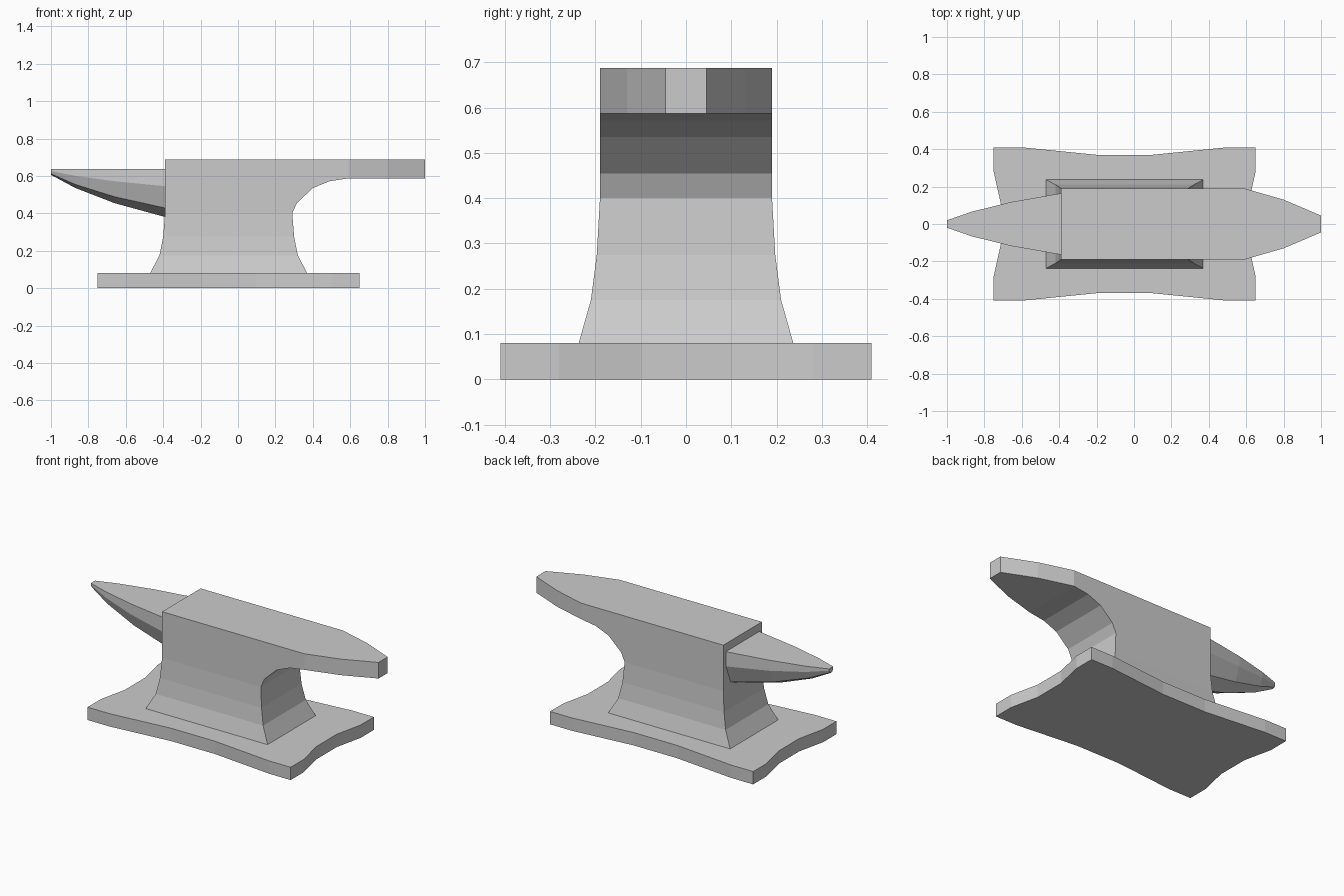
import bpy, bmesh, math

cube = bpy.data.objects.get("Cube")
if cube:
    bpy.data.objects.remove(cube, do_unlink=True)

GREY = (0.6, 0.6, 0.6, 1)
steel = bpy.data.materials.new("grey steel")
steel.use_nodes = True
steel.diffuse_color = GREY
steel.node_tree.nodes["Principled BSDF"].inputs["Base Color"].default_value = GREY


def finish(bm, name):
    bmesh.ops.recalc_face_normals(bm, faces=bm.faces)
    mesh = bpy.data.meshes.new(name)
    bm.to_mesh(mesh)
    bm.free()
    mesh.materials.append(steel)
    obj = bpy.data.objects.new(name, mesh)
    bpy.context.collection.objects.link(obj)
    return obj


def loft(name, rings):
    """Skin a list of equal-sized closed rings and cap both ends."""
    bm = bmesh.new()
    rows = [[bm.verts.new(p) for p in ring] for ring in rings]
    n = len(rows[0])
    for a, b in zip(rows, rows[1:]):
        for i in range(n):
            j = (i + 1) % n
            bm.faces.new((a[i], a[j], b[j], b[i]))
    bm.faces.new(rows[0])
    bm.faces.new(rows[-1])
    return finish(bm, name)


# Base plate: one quarter outline mirrored about its own centre
CENTRE = -0.05
quarter = [(0.66, 0.1), (0.7, 0.28), (0.7, 0.41), (0.55, 0.41), (0.15, 0.37)]
half = quarter + [(-x, y) for x, y in reversed(quarter)]
outline = half + [(x, -y) for x, y in reversed(half)]
loft("base_plate", [[(CENTRE + x, y, z) for x, y in outline] for z in (0, 0.08)])

# Body with heel: side profile of x, z and half width
profile = [
    (-0.47, 0.08, 0.237), (-0.42, 0.175, 0.21), (-0.40, 0.275, 0.197),
    (-0.39, 0.40, 0.19), (-0.39, 0.687, 0.19),
    (0.59, 0.687, 0.19), (0.80, 0.687, 0.13), (1.0, 0.687, 0.045),
    (1.0, 0.587, 0.045), (0.80, 0.587, 0.13), (0.59, 0.587, 0.19),
    (0.49, 0.572, 0.19), (0.40, 0.535, 0.19), (0.315, 0.455, 0.19),
    (0.29, 0.40, 0.19), (0.30, 0.275, 0.197), (0.32, 0.175, 0.21),
    (0.37, 0.08, 0.237),
]
bm = bmesh.new()
front, back = ([bm.verts.new((x, s * w, z)) for x, z, w in profile] for s in (-1, 1))
count = len(profile)
for i in range(count):
    j = (i + 1) % count
    bm.faces.new((front[i], front[j], back[j], back[i]))
# Flat side panels: three waist bands, the block, and the two heel panels
panels = [(i, i + 1, count - 2 - i, count - 1 - i) for i in range(3)]
panels += [(3, 4, 5, *range(10, 15)), (5, 6, 9, 10), (6, 7, 8, 9)]
for side in (front, back):
    for panel in panels:
        bm.faces.new([side[i] for i in panel])
finish(bm, "body_and_heel")

# Horn: flat-topped octagonal section shrinking towards the tip
TOP = 0.637


def horn_ring(x, r):
    mid = TOP - 0.56 * r
    angles = [math.radians(a) for a in range(180, 361, 45)]
    lower = [(x, r * math.cos(a), mid + r * math.sin(a)) for a in angles]
    return [(x, -r, TOP)] + lower + [(x, r, TOP)]


stations = [(-0.38, 0.166), (-0.66, 0.117), (-0.87, 0.065), (-1.0, 0.02)]
loft("horn", [horn_ring(x, r) for x, r in stations])
